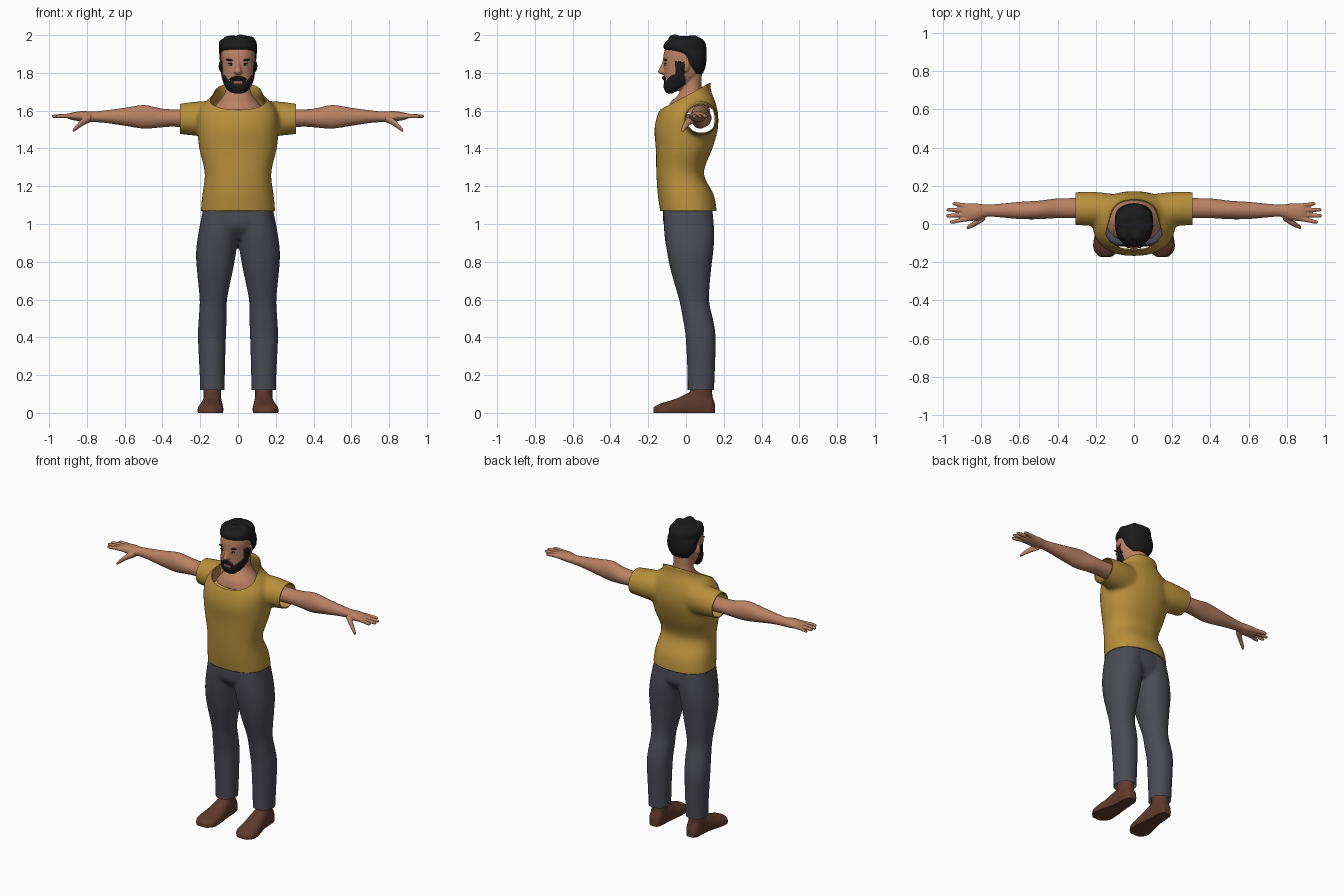
import bpy, bmesh, math, random
from mathutils import Vector, Matrix

cube = bpy.data.objects.get("Cube")
if cube:
    bpy.data.objects.remove(cube, do_unlink=True)
random.seed(4)


def material(name, r, g, b):
    m = bpy.data.materials.new(name)
    m.use_nodes = True
    m.diffuse_color = (r, g, b, 1)
    bsdf = next(n for n in m.node_tree.nodes if n.type == 'BSDF_PRINCIPLED')
    bsdf.inputs["Base Color"].default_value = (r, g, b, 1)
    bsdf.inputs["Roughness"].default_value = 0.8
    return m


SKIN = material("skin", 0.49, 0.22, 0.125)
SHIRT = material("mustard cloth", 0.48, 0.28, 0.045)
DENIM = material("slate cloth", 0.07, 0.07, 0.09)
LEATHER = material("brown leather", 0.115, 0.042, 0.025)
HAIR = material("black hair", 0.011, 0.011, 0.012)
LIPS = material("lips", 0.33, 0.12, 0.08)
WHITE = material("eye white", 0.55, 0.52, 0.5)


def catmull(a, b, c, d, t):
    return 0.5 * (2 * b + (c - a) * t + (2 * a - 5 * b + 4 * c - d) * t * t
                  + (3 * b - a - 3 * c + d) * t ** 3)


def loft(bm, rings, axis=2, side=1, power=2.0, count=32, steps=4):
    """Closed tube through rings of (position, low, high, low, high)."""
    keys = [Vector(r) for r in rings]
    keys = [keys[0]] + keys + [keys[-1]]
    path = [catmull(*keys[i:i + 4], s / steps)
            for i in range(len(keys) - 3) for s in range(steps)] + [keys[-1]]
    layers = []
    for t, a0, a1, b0, b1 in path:
        layer = []
        for k in range(count):
            ang = math.tau * k / count
            c, s = (math.copysign(abs(w) ** (2 / power), w) for w in (math.cos(ang), math.sin(ang)))
            p = [(a0 + a1 + (a1 - a0) * c) / 2, (b0 + b1 + (b1 - b0) * s) / 2]
            p.insert(axis, t)
            p[0] *= side
            layer.append(bm.verts.new(p))
        layers.append(layer)
    for low, high in zip(layers, layers[1:]):
        for k in range(count):
            j = (k + 1) % count
            bm.faces.new((low[k], low[j], high[j], high[k]))
    bm.faces.new(layers[0])
    bm.faces.new(layers[-1])


def even(rings):
    """Rings symmetric in x, given as (z, half width, front, back)."""
    return [(z, -x, x, y0, y1) for z, x, y0, y1 in rings]


def blob(bm, centre, radii, tilt=0.0):
    mat = Matrix.Translation(centre) @ Matrix.Rotation(tilt, 4, 'Y') @ Matrix.Diagonal((*radii, 1))
    bmesh.ops.create_uvsphere(bm, u_segments=20, v_segments=12, radius=1, matrix=mat)


def finish(name, bm, mats, voxel=0, relax=3, cuts=(), fill=False):
    """Fuse the pieces into one skin, relax it, then trim it with planes."""
    bmesh.ops.recalc_face_normals(bm, faces=bm.faces[:])
    mesh = bpy.data.meshes.new(name)
    bm.to_mesh(mesh)
    bm.free()
    obj = bpy.data.objects.new(name, mesh)
    bpy.context.collection.objects.link(obj)
    if voxel:
        fuse = obj.modifiers.new("fuse", 'REMESH')
        fuse.mode = 'VOXEL'
        fuse.voxel_size = voxel
        smooth = obj.modifiers.new("relax", 'SMOOTH')
        smooth.iterations = relax
        deps = bpy.context.evaluated_depsgraph_get()
        fused = bpy.data.meshes.new_from_object(obj.evaluated_get(deps))
        obj.modifiers.clear()
        obj.data = fused
        bpy.data.meshes.remove(mesh)
        fused.name = name
    bm = bmesh.new()
    bm.from_mesh(obj.data)
    for point, normal in cuts:
        res = bmesh.ops.bisect_plane(bm, geom=bm.verts[:] + bm.edges[:] + bm.faces[:],
                                     plane_co=point, plane_no=normal, clear_outer=True)
        if fill:
            edges = [e for e in res["geom_cut"] if isinstance(e, bmesh.types.BMEdge)]
            bmesh.ops.holes_fill(bm, edges=edges, sides=0)
    bm.to_mesh(obj.data)
    bm.free()
    obj.data.materials.clear()
    for m in mats:
        obj.data.materials.append(m)
    obj.data.polygons.foreach_set("use_smooth", [True] * len(obj.data.polygons))
    obj.data.set_sharp_from_angle(angle=math.radians(50))
    return obj


# Shirt: torso and sleeves fused, then opened at hem, cuffs and neck
bm = bmesh.new()
loft(bm, even([(1.03, .198, -.13, .165), (1.09, .195, -.14, .16), (1.16, .188, -.15, .145),
               (1.27, .176, -.157, .094), (1.4, .205, -.16, .14), (1.5, .215, -.167, .168),
               (1.58, .213, -.15, .17), (1.64, .18, -.117, .157), (1.68, .136, -.1, .142),
               (1.72, .126, -.092, .13), (1.79, .135, -.1, .13)]), power=2.3, count=48)
for side in (1, -1):
    loft(bm, [(.06, .01, .15, 1.46, 1.65), (.2, -.01, .168, 1.465, 1.65),
              (.34, -.002, .166, 1.48, 1.632)], axis=0, side=side)
shirt = finish("shirt", bm, [SHIRT], voxel=.012, relax=5, cuts=[
    ((0, 0, 1.07), (0, 0, -1)), ((.307, 0, 0), (1, 0, 0)), ((-.307, 0, 0), (-1, 0, 0)),
    ((0, -.1, 1.625), (0, -.53, 1))])
rim = shirt.modifiers.new("cloth thickness", 'SOLIDIFY')
rim.thickness = .006
rim.offset = -1

# Trousers
bm = bmesh.new()
loft(bm, even([(1.1, .178, -.118, .135), (1.04, .188, -.122, .143),
               (.98, .18, -.112, .142), (.92, .08, -.06, .1)]), power=2.3)
for side in (1, -1):
    loft(bm, [(1.08, -.01, .185, -.12, .14), (.95, -.002, .21, -.115, .15),
              (.85, .01, .222, -.1, .144), (.75, .028, .217, -.08, .132),
              (.6, .058, .203, -.037, .122), (.5, .06, .208, -.017, .142),
              (.4, .064, .212, -.002, .157), (.2, .07, .203, .008, .152),
              (.08, .073, .2, .008, .146)], side=side, power=2.2)
finish("trousers", bm, [DENIM], voxel=.01, relax=4, cuts=[((0, 0, .12), (0, 0, -1))])

for side, label in ((1, "left"), (-1, "right")):
    # Shoe with a flat sole
    bm = bmesh.new()
    loft(bm, [(.153, .11, .16, -.02, .05), (.13, .095, .177, -.03, .1), (.08, .088, .183, -.03, .12),
              (.02, .084, .188, -.03, .11), (-.04, .079, .202, -.03, .08),
              (-.1, .077, .214, -.03, .06), (-.14, .084, .21, -.03, .048),
              (-.173, .115, .18, -.02, .03)], axis=1, side=side, power=2.3)
    loft(bm, [(.03, .088, .184, .02, .142), (.16, .09, .182, .025, .138)], side=side)
    finish(label + "_shoe", bm, [LEATHER], voxel=.008, cuts=[((0, 0, 0), (0, 0, -1))], fill=True)

    # Arm with palm, four fingers and thumb
    bm = bmesh.new()
    loft(bm, [(.22, .03, .135, 1.51, 1.61), (.35, .03, .135, 1.515, 1.607), (.42, .03, .132, 1.51, 1.614),
              (.5, .025, .122, 1.505, 1.63), (.6, .026, .116, 1.52, 1.615),
              (.7, .035, .106, 1.535, 1.602), (.77, .038, .102, 1.54, 1.595),
              (.82, .02, .107, 1.542, 1.598), (.87, .016, .106, 1.549, 1.592),
              (.9, .025, .1, 1.558, 1.584)], axis=0, side=side)
    for base, end, tip in ((.028, .011, .965), (.05, .043, .985), (.073, .075, .982), (.095, .106, .952)):
        mid = (base + end) / 2
        loft(bm, [(.86, base - .012, base + .012, 1.556, 1.586),
                  (.91, mid - .011, mid + .011, 1.56, 1.584),
                  (tip - .014, end - .01, end + .01, 1.56, 1.58),
                  (tip, end - .005, end + .005, 1.565, 1.575)], axis=0, side=side, count=16)
    loft(bm, [(.78, .02, .065, 1.54, 1.58), (.825, -.008, .026, 1.518, 1.557),
              (.855, -.022, .005, 1.497, 1.526), (.875, -.029, -.01, 1.484, 1.503)],
         axis=0, side=side, count=16)
    finish(label + "_arm", bm, [SKIN], voxel=.0045, relax=2)

# Head, neck, nose and ears
bm = bmesh.new()
loft(bm, even([(1.697, .03, -.1, -.06), (1.72, .058, -.113, -.01), (1.76, .077, -.116, .05),
               (1.8, .085, -.116, .08), (1.85, .088, -.119, .092), (1.9, .09, -.118, .095),
               (1.95, .08, -.1, .085), (1.98, .05, -.06, .05)]), power=2.15, count=40)
loft(bm, even([(1.59, .15, -.1, .13), (1.64, .11, -.085, .118), (1.68, .078, -.045, .1),
               (1.72, .064, -.027, .084), (1.8, .062, -.02, .084)]))
loft(bm, even([(1.792, .014, -.132, -.09), (1.804, .021, -.149, -.09), (1.82, .016, -.143, -.09),
               (1.85, .011, -.128, -.09), (1.88, .012, -.121, -.09)]), count=20)
for side in (1, -1):
    blob(bm, (side * .09, .0, 1.835), (.011, .018, .03))
head = finish("head", bm, [SKIN, HAIR, LIPS], voxel=.005, relax=2)


def face_colour(p):
    """Beard on jaw, chin and sideburns, with lips in it."""
    x = abs(p.x)
    if p.y > -.005 - 1.5 * max(0, 1.74 - p.z):
        return 0
    if x < .021 and p.y < -.09 and 1.742 < p.z < 1.757:
        return 2
    top = 1.782 - .5 * x if x < .045 else 1.759 + 1.1 * (x - .045)
    if p.y > -.055:
        top = 1.86
    return 1 if p.z < top else 0


for poly in head.data.polygons:
    poly.material_index = face_colour(poly.center)
bm = bmesh.new()
bm.from_mesh(head.data)
bm.normal_update()
beard = [v for v in bm.verts if v.link_faces and all(f.material_index == 1 for f in v.link_faces)]
for v, offset in [(v, v.normal * .005) for v in beard]:
    v.co += offset
bm.to_mesh(head.data)
bm.free()

# Hair: cap with wavy tufts over the front and crown
bm = bmesh.new()
loft(bm, even([(1.795, .06, .03, .09), (1.84, .091, -.01, .105), (1.88, .098, -.03, .109),
               (1.905, .1, -.06, .109), (1.925, .1, -.115, .108), (1.955, .098, -.115, .105),
               (1.98, .08, -.085, .085), (1.995, .05, -.05, .05)]), power=2.1)
for k in range(10):
    ang = math.tau * k / 10 + random.uniform(-.15, .15)
    size = random.uniform(.022, .03)
    blob(bm, (.078 * math.cos(ang), .078 * math.sin(ang), 1.955), (size, size, size))
for x, y, z in ((-.05, -.05, 1.968), (.015, -.06, 1.976), (.06, -.02, 1.967), (-.03, .03, 1.972), (.03, .04, 1.972)):
    blob(bm, (x, y, z), (.034, .034, .028))
finish("hair", bm, [HAIR], voxel=.006, relax=3)

# Eyes, eyebrows and moustache
parts = {"eyes": (WHITE, (.037, -.108, 1.844), (.014, .005, .005), 0),
         "pupils": (HAIR, (.036, -.112, 1.844), (.006, .003, .005), 0),
         "eyelashes": (HAIR, (.038, -.109, 1.85), (.018, .006, .003), .1),
         "eyebrows": (HAIR, (.04, -.108, 1.868), (.025, .008, .006), -.12),
         "moustache": (HAIR, (.02, -.116, 1.773), (.026, .011, .008), .35)}
for name, (mat, centre, radii, tilt) in parts.items():
    bm = bmesh.new()
    for side in (1, -1):
        blob(bm, (side * centre[0], centre[1], centre[2]), radii, side * tilt)
    finish(name, bm, [mat])
